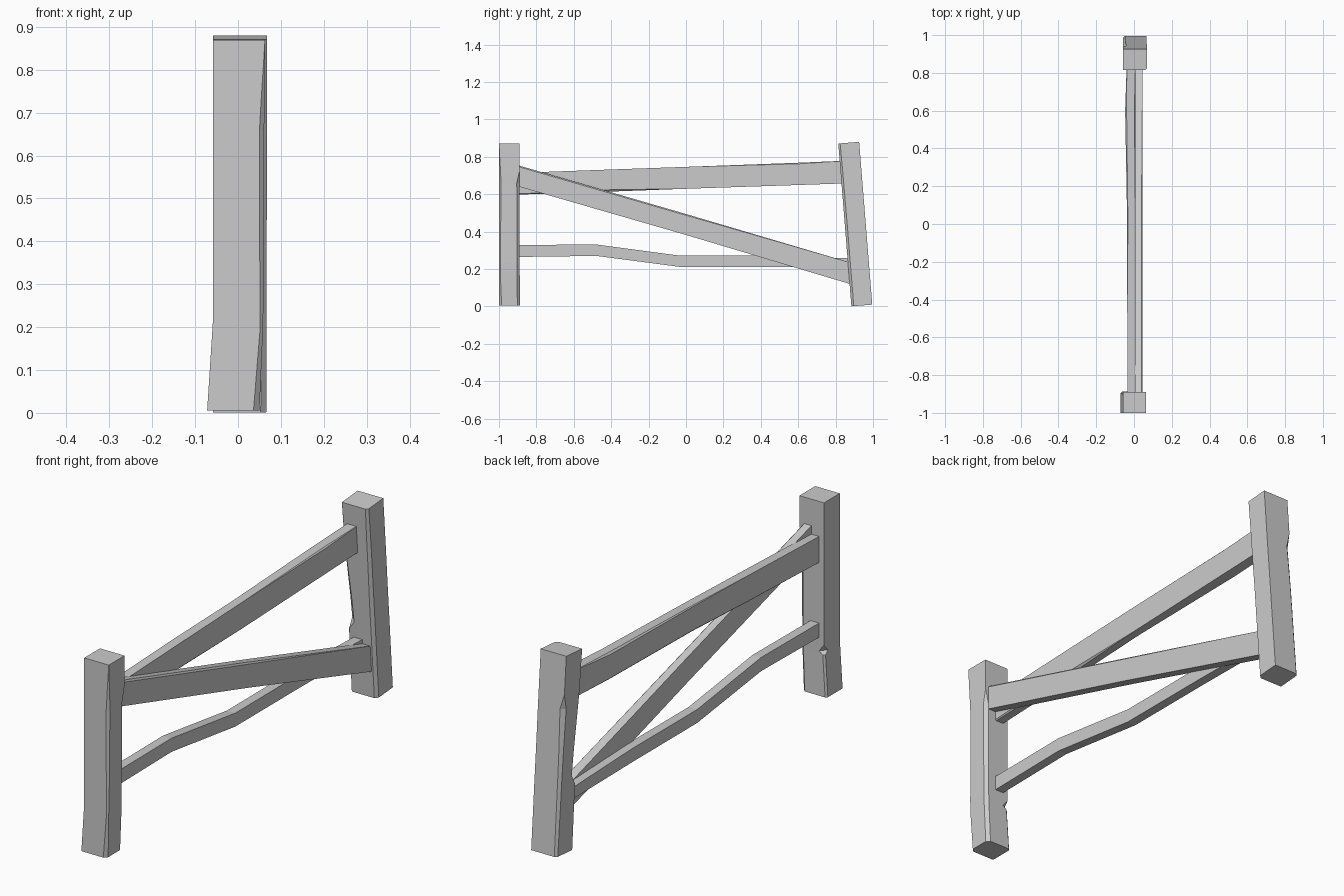
import bpy, bmesh, math
from mathutils import Matrix


def beam(name, rings, place, matrix=Matrix()):
    """Hewn timber lofted through rectangular rings with individually chipped corners.
    ring = (t, u0, u1, v0, v1, chips at [u0v0, u1v0, u1v1, u0v1])"""
    bm = bmesh.new()
    loops = []
    for t, u0, u1, v0, v1, (a, b, c, d) in rings:
        pts = [(u0, v0 + a), (u0 + a, v0), (u1 - b, v0), (u1, v0 + b),
               (u1, v1 - c), (u1 - c, v1), (u0 + d, v1), (u0, v1 - d)]
        loops.append([bm.verts.new(place(t, u, v)) for u, v in pts])
    for low, high in zip(loops, loops[1:]):
        for i in range(8):
            j = (i + 1) % 8
            bm.faces.new((low[i], low[j], high[j], high[i]))
    bm.faces.new(loops[0][::-1])
    bm.faces.new(loops[-1])
    bmesh.ops.remove_doubles(bm, verts=bm.verts[:], dist=0.0004)
    bmesh.ops.recalc_face_normals(bm, faces=bm.faces[:])
    bm.transform(matrix)
    mesh = bpy.data.meshes.new(name)
    bm.to_mesh(mesh)
    bm.free()
    obj = bpy.data.objects.new(name, mesh)
    bpy.context.collection.objects.link(obj)
    return obj


def upright(t, u, v):
    return (u, v, t)


def along(t, u, v):
    return (u, t, v)


# Front post, flared foot and chipped inner corners
beam("front_post", [
    (0.005, -0.072, 0.050, -1.000, -0.888, (0, .014, .014, .008)),
    (0.190, -0.060, 0.058, -1.000, -0.889, (0, .007, .014, .008)),
    (0.205, -0.059, 0.058, -1.000, -0.889, (0, .007, .014, .026)),
    (0.235, -0.058, 0.059, -1.000, -0.889, (0, .008, .014, 0)),
    (0.660, -0.058, 0.061, -1.000, -0.889, (0, .011, .016, 0)),
    (0.730, -0.058, 0.062, -1.000, -0.889, (0, .008, 0, 0)),
    (0.870, -0.058, 0.063, -1.000, -0.889, (0, 0, 0, 0)),
], upright)

# Back post, leaning towards the front, worn along its corners
lean = Matrix.Translation((0, 0.940, 0.005)) @ Matrix.Rotation(math.radians(4.6), 4, 'X')
beam("back_post", [
    (0.000, -0.058, 0.066, -0.056, 0.056, (0, .013, 0, .010)),
    (0.290, -0.058, 0.067, -0.056, 0.056, (.004, .013, 0, .012)),
    (0.330, -0.058, 0.067, -0.056, 0.056, (.030, .013, 0, .012)),
    (0.440, -0.058, 0.067, -0.056, 0.056, (.024, .013, 0, .013)),
    (0.640, -0.058, 0.068, -0.056, 0.056, (.008, .012, 0, .018)),
    (0.705, -0.058, 0.068, -0.056, 0.056, (.004, .012, 0, 0)),
    (0.873, -0.058, 0.068, -0.056, 0.056, (0, .010, 0, 0)),
], upright, lean)

# Top rail on the left side
beam("top_rail", [
    (-0.920, -0.034, 0.008, 0.597, 0.713, (0, .004, 0, 0)),
    (-0.400, -0.036, 0.008, 0.614, 0.732, (.004, .010, 0, 0)),
    (0.000, -0.036, 0.008, 0.629, 0.746, (.008, 0, 0, .004)),
    (0.600, -0.047, 0.008, 0.649, 0.768, (.006, 0, .006, .008)),
    (0.860, -0.038, 0.008, 0.658, 0.779, (0, 0, 0, 0)),
], along)

# Diagonal brace on the right side
beam("diagonal_brace", [
    (-0.920, 0.004, 0.046, 0.648, 0.761, (0, 0, .007, 0)),
    (0.000, 0.004, 0.046, 0.382, 0.494, (0, 0, .007, 0)),
    (0.900, 0.004, 0.046, 0.113, 0.228, (0, 0, 0, 0)),
], along)

# Crooked lower rail
plain = (0, 0, 0, 0)
beam("lower_rail", [
    (-0.920, -0.034, 0.008, 0.264, 0.328, plain),
    (-0.480, -0.034, 0.008, 0.270, 0.331, plain),
    (-0.030, -0.034, 0.008, 0.211, 0.271, plain),
    (0.420, -0.034, 0.008, 0.211, 0.272, plain),
    (0.900, -0.034, 0.008, 0.206, 0.256, plain),
], along)
